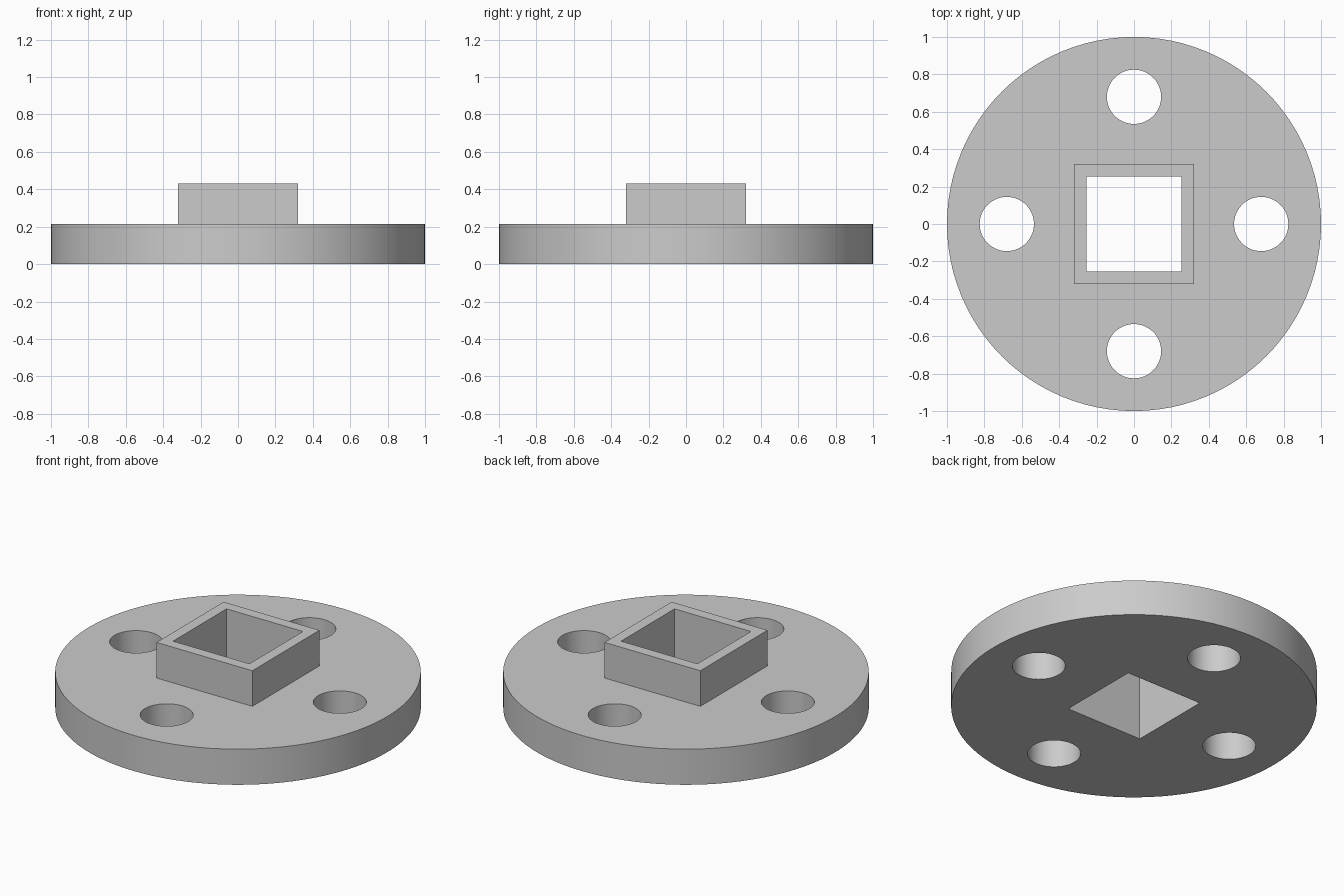
import bpy
import math

if "Cube" in bpy.data.objects:
    bpy.data.objects.remove(bpy.data.objects["Cube"], do_unlink=True)

PLATE_TOP, COLLAR_TOP = 0.215, 0.43
COLLAR_HALF, BORE_HALF = 0.32, 0.255
HOLE_RADIUS, HOLE_OFFSET = 0.145, 0.68


def cylinder(name, radius, z0, z1, sides, x=0, y=0):
    bpy.ops.mesh.primitive_cylinder_add(
        vertices=sides, radius=radius, depth=z1 - z0, location=(x, y, (z0 + z1) / 2))
    bpy.context.object.name = name
    return bpy.context.object


def square_block(name, half, z0, z1):
    bpy.ops.mesh.primitive_cube_add(size=1, location=(0, 0, (z0 + z1) / 2))
    obj = bpy.context.object
    obj.name = name
    obj.scale = (2 * half, 2 * half, z1 - z0)
    bpy.ops.object.transform_apply(location=False, rotation=False, scale=True)
    return obj


def combine(target, tool, operation):
    tool.hide_render = True
    mod = target.modifiers.new(operation.title(), "BOOLEAN")
    mod.operation = operation
    mod.solver = "EXACT"
    mod.object = tool
    bpy.ops.object.select_all(action="DESELECT")
    bpy.context.view_layer.objects.active = target
    target.select_set(True)
    bpy.ops.object.modifier_apply(modifier=mod.name)
    bpy.data.objects.remove(tool, do_unlink=True)


# Round plate with a raised square collar
flange = cylinder("flange", 1, 0, PLATE_TOP, 96)
combine(flange, square_block("collar", COLLAR_HALF, PLATE_TOP / 2, COLLAR_TOP), "UNION")

# Square bore through the collar and plate
combine(flange, square_block("bore_cutter", BORE_HALF, -0.1, COLLAR_TOP + 0.1), "DIFFERENCE")

# Four bolt holes
for i in range(4):
    angle = i * math.pi / 2
    hole = cylinder("hole_cutter", HOLE_RADIUS, -0.1, PLATE_TOP + 0.1, 64,
                    HOLE_OFFSET * math.cos(angle), HOLE_OFFSET * math.sin(angle))
    combine(flange, hole, "DIFFERENCE")

# Plain grey finish
grey = bpy.data.materials.new("plain grey")
grey.use_nodes = True
colour = (0.6, 0.6, 0.6, 1)
grey.diffuse_color = colour
grey.node_tree.nodes["Principled BSDF"].inputs["Base Color"].default_value = colour
flange.data.materials.clear()
flange.data.materials.append(grey)

bpy.context.view_layer.objects.active = flange
flange.select_set(True)
bpy.ops.object.shade_smooth_by_angle(angle=math.radians(30))
